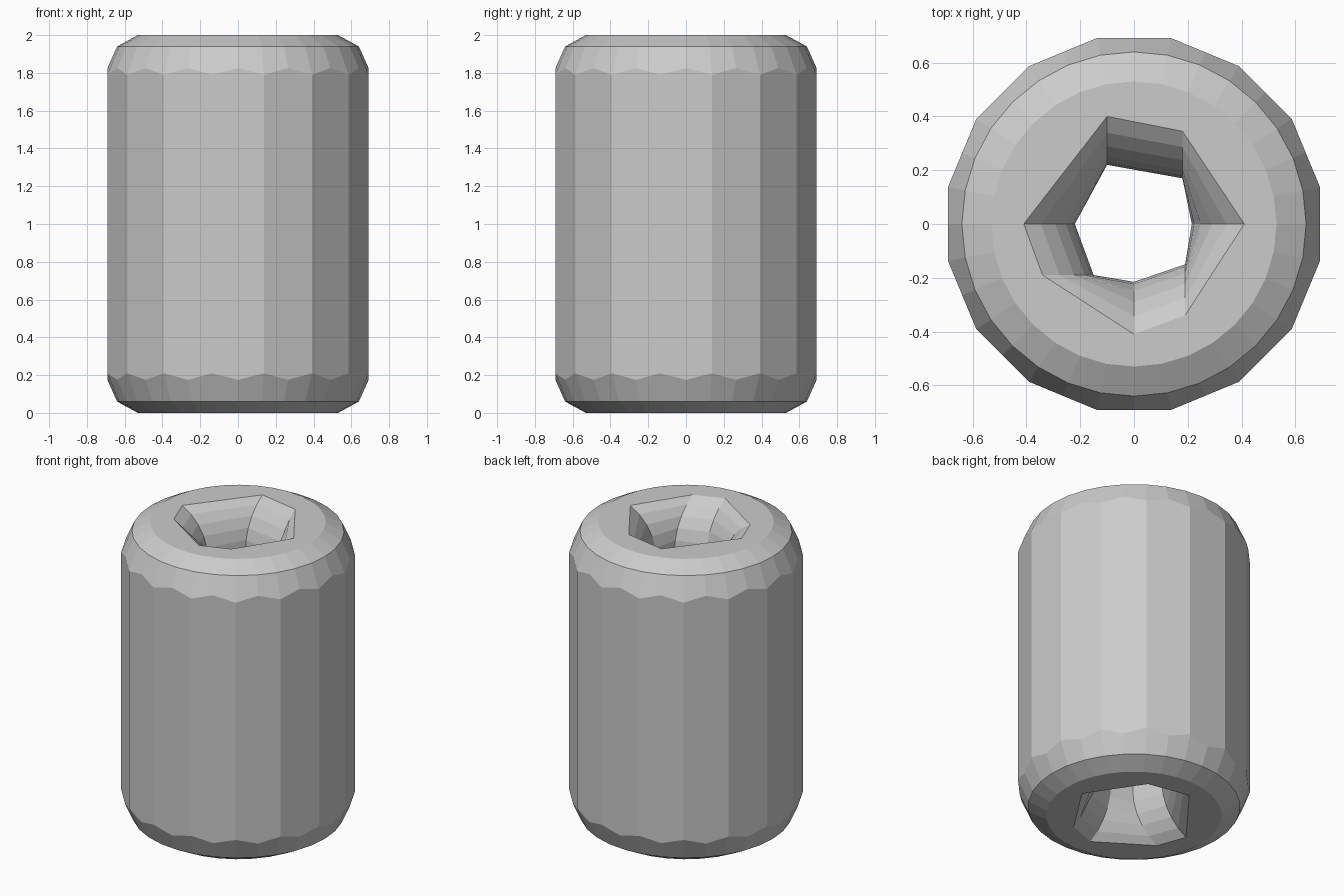
import bpy
import bmesh
import math
from mathutils import Vector

if "Cube" in bpy.data.objects:
    bpy.data.objects.remove(bpy.data.objects["Cube"], do_unlink=True)

HEIGHT = 2.0

grey = bpy.data.materials.new("bead_grey")
grey.use_nodes = True
colour = (0.6, 0.6, 0.6, 1)
grey.diffuse_color = colour
grey.node_tree.nodes["Principled BSDF"].inputs["Base Color"].default_value = colour

bm = bmesh.new()


def ring(points):
    return [bm.verts.new(p) for p in points]


def bridge(a, b):
    n = len(a)
    for i in range(n):
        j = (i + 1) % n
        bm.faces.new((a[i], a[j], b[j], b[i]))


# Outer wall: sixteen flat sides, each split in the middle so the
# rounded shoulder meets it in a scalloped line
SIDES = 32
corner_radius = 0.705
apothem = corner_radius * math.cos(math.pi / 16)


def outer_ring(radius, corner_z, mid_z):
    points = []
    for i in range(SIDES):
        angle = i * math.tau / SIDES
        corner = i % 2 == 1
        r = radius or (corner_radius if corner else apothem)
        points.append((r * math.cos(angle), r * math.sin(angle),
                       corner_z if corner else mid_z))
    return ring(points)


shoulder = [(0.53, 0, 0), (0.64, 0.06, 0.06), (None, 0.21, 0.175)]
lower = [outer_ring(*s) for s in shoulder]
upper = [outer_ring(r, HEIGHT - c, HEIGHT - m) for r, c, m in reversed(shoulder)]
outer = lower + upper
for a, b in zip(outer, outer[1:]):
    bridge(a, b)

# Hole: uneven seven-sided throat flaring to a wider mouth at both ends
mouth = [(0.41, 0), (0.18, 0.345), (-0.10, 0.40), (-0.41, 0),
         (-0.34, -0.19), (0, -0.41), (0.19, -0.34)]
throat = [(0.215, 0), (0.18, 0.17), (-0.10, 0.22), (-0.22, 0),
          (-0.15, -0.19), (0, -0.215), (0.19, -0.15)]
LIP_RADIUS, LIP_WIDTH, STEPS = 0.35, 0.19, 5
sweep = math.acos(1 - LIP_WIDTH / LIP_RADIUS)
lip_depth = LIP_RADIUS * math.sin(sweep)


def hole_ring(step, top):
    angle = sweep * (1 - step / STEPS)
    flare = LIP_RADIUS * (1 - math.cos(angle)) / LIP_WIDTH
    depth = lip_depth - LIP_RADIUS * math.sin(angle)
    z = HEIGHT - depth if top else depth
    return ring([(*Vector(t).lerp(Vector(m), flare), z)
                 for t, m in zip(throat, mouth)])


hole = [hole_ring(s, True) for s in range(STEPS + 1)]
hole += [hole_ring(s, False) for s in range(STEPS, -1, -1)]
for a, b in zip(hole, hole[1:]):
    bridge(a, b)

# Flat ends between the shoulder and the mouth of the hole
for rim, lip in ((outer[0], hole[-1]), (outer[-1], hole[0])):
    edges = [bm.edges.get((loop[i - 1], loop[i]))
             for loop in (rim, lip) for i in range(len(loop))]
    bmesh.ops.triangle_fill(bm, edges=edges, use_beauty=True)

bmesh.ops.recalc_face_normals(bm, faces=bm.faces)
mesh = bpy.data.meshes.new("bead")
bm.to_mesh(mesh)
bm.free()
mesh.materials.append(grey)
bead = bpy.data.objects.new("bead", mesh)
bpy.context.collection.objects.link(bead)
